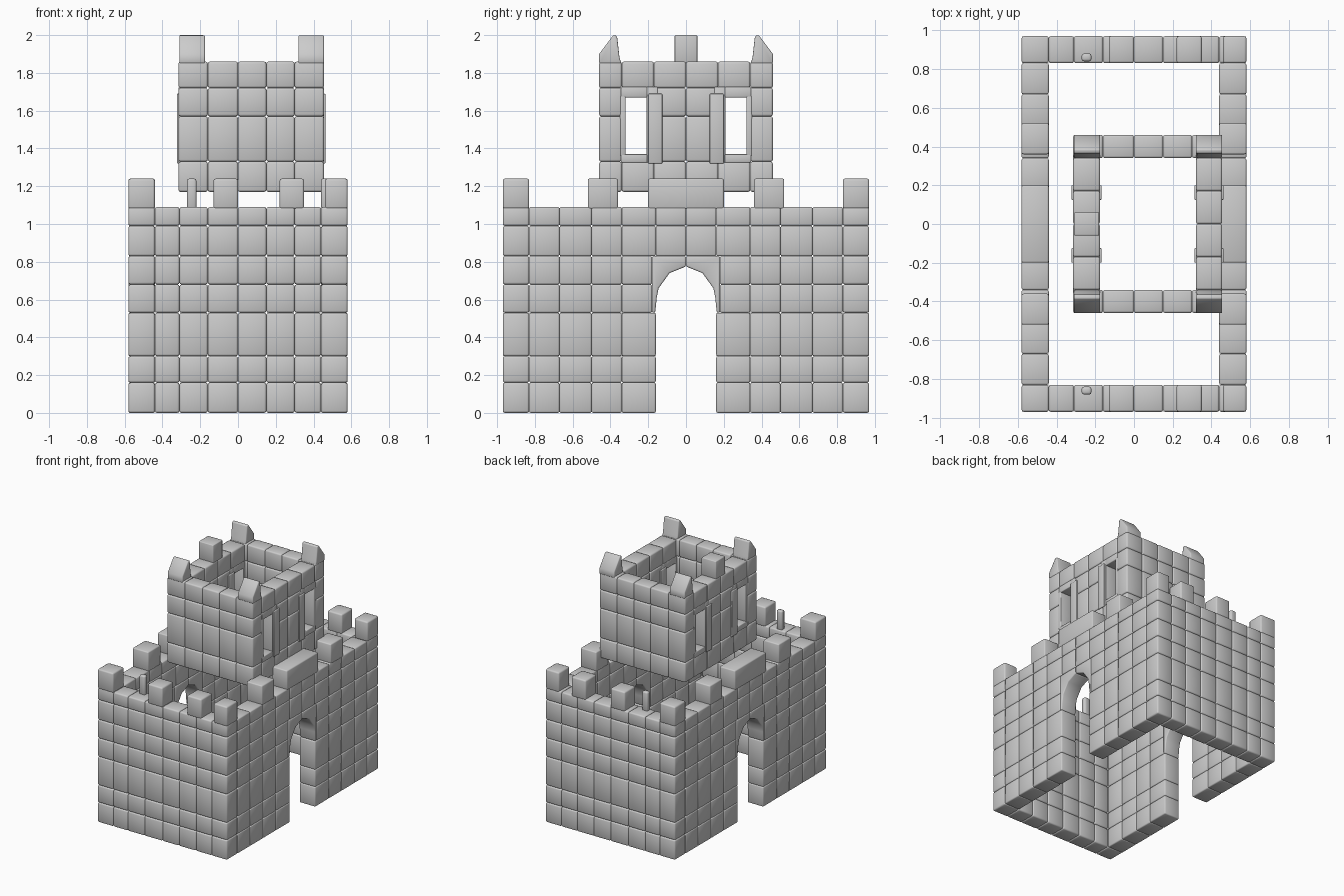
import bpy, bmesh

if "Cube" in bpy.data.objects:
    bpy.data.objects.remove(bpy.data.objects["Cube"])


def box(bm, x, y, z):
    """Add one stone given (min, max) ranges."""
    (x0, x1), (y0, y1), (z0, z1) = sorted(x), sorted(y), sorted(z)
    v = [bm.verts.new((a, b, c)) for c in (z0, z1)
         for a, b in ((x0, y0), (x1, y0), (x1, y1), (x0, y1))]
    for f in ((3, 2, 1, 0), (4, 5, 6, 7), (0, 1, 5, 4), (1, 2, 6, 5), (2, 3, 7, 6), (3, 0, 4, 7)):
        bm.faces.new([v[i] for i in f])


def prism(bm, profile, x):
    """Extrude a (y, z) profile along x."""
    a, b = [[bm.verts.new((px, y, z)) for y, z in profile] for px in x]
    n = len(profile)
    bm.faces.new(a)
    bm.faces.new(b[::-1])
    for i in range(n):
        j = (i + 1) % n
        bm.faces.new((a[j], a[i], b[i], b[j]))


def pairs(values):
    return list(zip(values, values[1:]))


def finish(bm, name, bevel=0.011):
    bmesh.ops.recalc_face_normals(bm, faces=bm.faces)
    for f in bm.faces:
        f.smooth = True
    me = bpy.data.meshes.new(name)
    bm.to_mesh(me)
    bm.free()
    ob = bpy.data.objects.new(name, me)
    bpy.context.collection.objects.link(ob)
    mod = ob.modifiers.new("worn_edges", 'BEVEL')
    mod.width = bevel
    mod.segments = 2
    mod.limit_method = 'ANGLE'
    mod.angle_limit = 0.7
    return ob


ROWS = [0, .16, .30, .53, .68, .83, .99, 1.09]
COLS = [-.58, -.44, -.31, -.16, 0, .15, .30, .44, .58]
HALF = [.16, .34, .50, .67, .83]

# Front and back lower walls with their merlons
for name, s in (("front_wall", -1), ("back_wall", 1)):
    bm = bmesh.new()
    depth = (s * .83, s * .97)
    for z in pairs(ROWS):
        for x in pairs(COLS):
            box(bm, x, depth, z)
    for x in ((-.58, -.44), (-.13, 0), (.22, .35), (.46, .58)):
        box(bm, x, depth, (1.08, 1.24))
    box(bm, (-.27, -.22), (s * .84, s * .88), (1.08, 1.24))
    finish(bm, name)

# Side lower walls with arched gateways and merlons
ARCH = [(.163, .53), (.155, .61), (.145, .66), (.087, .74), (0, .775), (0, .83), (.18, .83), (.18, .53)]
for name, s in (("left_gate_wall", -1), ("right_gate_wall", 1)):
    bm = bmesh.new()
    depth = (s * .44, s * .58)
    for t in (-1, 1):
        for z in pairs(ROWS):
            for a, b in pairs(HALF):
                if a == .16 and .5 < z[0] < .8:
                    a = .18
                box(bm, depth, (t * a, t * b), z)
            if z[0] >= .83:
                box(bm, depth, (0, t * .16), z)
        prism(bm, [(t * y, z) for y, z in ARCH], depth)
        box(bm, depth, (t * .36, t * .52), (1.08, 1.24))
    box(bm, depth, (-.2, .2), (1.08, 1.24))
    finish(bm, name)

# Upper tower front and back walls
T_ROWS = [1.17, 1.33, 1.57, 1.72, 1.86]
T_COLS = [-.315, -.16, 0, .15, .30, .455]
for name, s in (("tower_front_wall", -1), ("tower_back_wall", 1)):
    bm = bmesh.new()
    for z in pairs(T_ROWS):
        for x in pairs(T_COLS):
            box(bm, x, (s * .34, s * .46), z)
    finish(bm, name)

# Upper tower side walls, two slit windows each
for name, xi, xo in (("tower_left_wall", -.175, -.315), ("tower_right_wall", .32, .455)):
    depth = (xi, xo)
    out = .008 if xo > 0 else -.008
    bm = bmesh.new()
    frame = bmesh.new()
    for t in (-1, 1):
        for z in ((1.17, 1.33), (1.72, 1.86)):
            for a, b in ((0, .17), (.17, .34)):
                box(bm, depth, (t * a, t * b), z)
        for z in ((1.33, 1.57), (1.57, 1.72)):
            box(bm, depth, (0, t * .16), z)
        # sill, lintel, jamb and projecting pillar
        box(frame, depth, (t * .205, t * .345), (1.325, 1.37))
        box(frame, depth, (t * .205, t * .345), (1.67, 1.725))
        box(frame, depth, (t * .32, t * .35), (1.36, 1.68))
        box(frame, depth, (t * .15, t * .21), (1.325, 1.725))
        box(frame, (xi - out, xo + out), (t * .125, t * .2), (1.32, 1.69))
    finish(bm, name)
    finish(frame, name.replace("wall", "window_frames"), .005)

# Pointed corner merlons and the single square merlon on the left side
bm = bmesh.new()
for x in ((-.31, -.175), (.32, .455)):
    for t in (-1, 1):
        prism(bm, [(t * y, z) for y, z in
                   ((.46, 1.85), (.46, 1.90), (.385, 2.0), (.365, 1.995), (.352, 1.88), (.342, 1.85))], x)
box(bm, (-.31, -.18), (-.06, .06), (1.85, 2.0))
finish(bm, "tower_merlons", .006)
